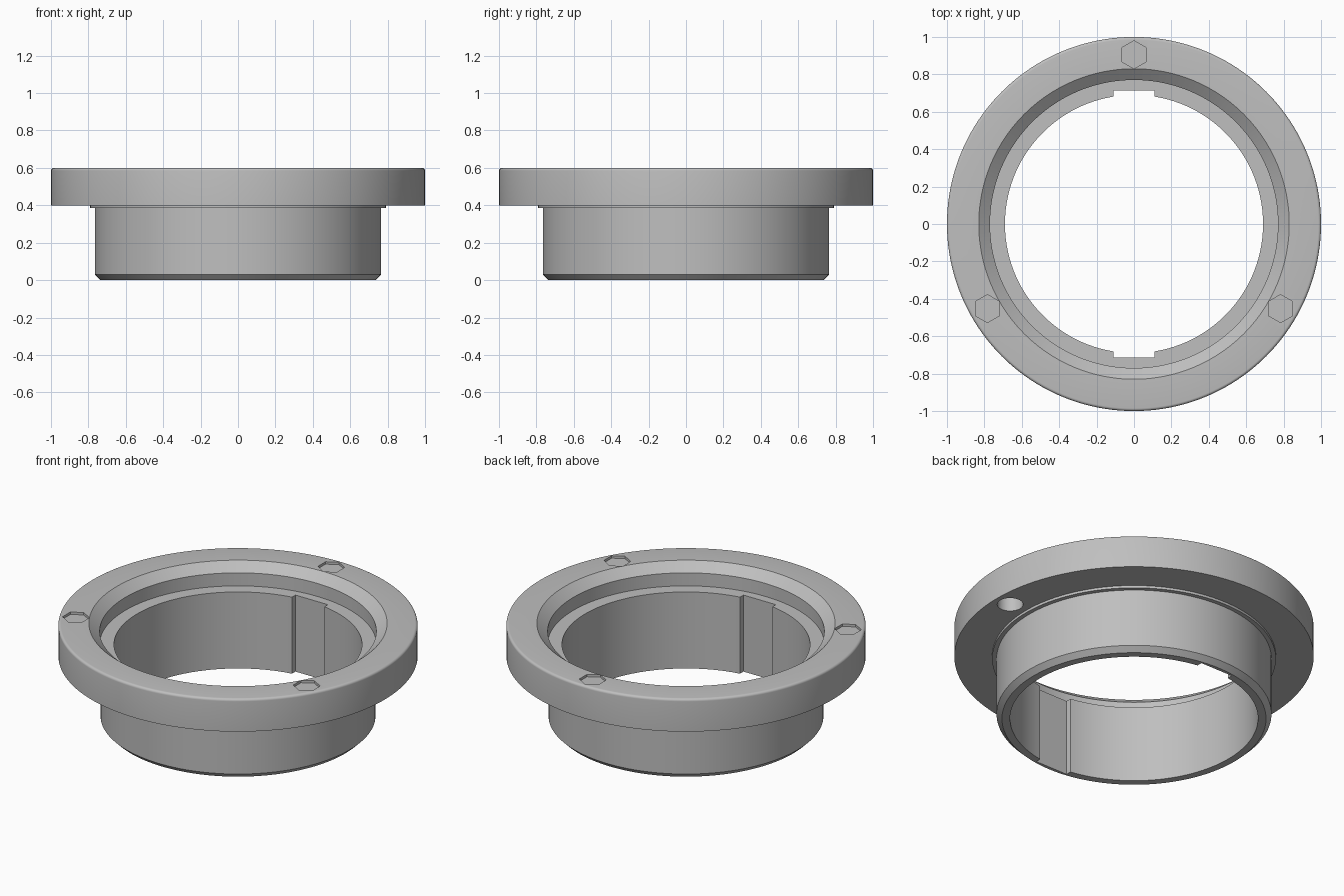
import bpy
import bmesh
import math
from mathutils import Matrix, Vector

SEGMENTS = 160

old = bpy.data.objects.get("Cube")
if old:
    bpy.data.objects.remove(old, do_unlink=True)


def make_material(name, value):
    mat = bpy.data.materials.new(name)
    mat.use_nodes = True
    colour = (value, value, value, 1)
    mat.diffuse_color = colour
    mat.node_tree.nodes["Principled BSDF"].inputs["Base Color"].default_value = colour
    return mat


def to_object(name, bm):
    bmesh.ops.recalc_face_normals(bm, faces=bm.faces)
    mesh = bpy.data.meshes.new(name)
    bm.to_mesh(mesh)
    bm.free()
    obj = bpy.data.objects.new(name, mesh)
    bpy.context.collection.objects.link(obj)
    return obj


def lathe(name, profile):
    """Spin a closed (radius, z) outline around the z axis."""
    bm = bmesh.new()
    verts = [bm.verts.new((r, 0, z)) for r, z in profile]
    edges = [bm.edges.new((verts[i - 1], verts[i])) for i in range(len(verts))]
    bmesh.ops.spin(bm, geom=verts + edges, cent=(0, 0, 0), axis=(0, 0, 1),
                   angle=math.tau, steps=SEGMENTS, use_merge=True)
    bmesh.ops.remove_doubles(bm, verts=bm.verts, dist=1e-5)
    return to_object(name, bm)


def prism(name, sides, radius, x, y, bottom, top):
    """Upright prism used as a cutter, with a corner towards y."""
    bm = bmesh.new()
    place = Matrix.Translation((x, y, (bottom + top) / 2)) @ Matrix.Rotation(math.pi / 2, 4, "Z")
    bmesh.ops.create_cone(bm, cap_ends=True, segments=sides, radius1=radius,
                          radius2=radius, depth=top - bottom, matrix=place)
    # Make sure a corner points along y
    top_y = max(v.co.y for v in bm.verts) - y
    if top_y < radius * 0.99:
        bmesh.ops.rotate(bm, verts=bm.verts, cent=(x, y, 0),
                         matrix=Matrix.Rotation(math.pi / sides, 3, "Z"))
    return to_object(name, bm)


def box(name, low, high):
    low, high = Vector(low), Vector(high)
    bm = bmesh.new()
    place = Matrix.Translation((low + high) / 2) @ Matrix.Diagonal((*(high - low), 1))
    bmesh.ops.create_cube(bm, size=1, matrix=place)
    return to_object(name, bm)


# Flanged sleeve outline, with a rounded upper rim
ROUND = 0.015
rim = [(1 - ROUND + ROUND * math.cos(a), 0.6 - ROUND + ROUND * math.sin(a))
       for a in (math.pi / 2 * i / 5 for i in range(6))]
outline = [
    (0.69, 0), (0.735, 0), (0.765, 0.03),     # foot and chamfer
    (0.765, 0.385), (0.79, 0.385), (0.79, 0.4),  # shoulder step
    (1, 0.4), *rim,                           # flange
    (0.83, 0.6), (0.77, 0.55),                # funnel mouth
    (0.77, 0.47), (0.69, 0.47),               # seat ledge
]
sleeve = lathe("flanged_sleeve", outline)

# Keyways through the bore, front and back
cutters = [box("keyway_cutter", (-0.11, -0.715, -0.1), (0.11, 0.715, 0.54))]

# Shallow hexagonal recesses on the flange
for i in range(3):
    angle = math.pi / 2 + i * math.tau / 3
    cutters.append(prism("hex_recess_cutter", 6, 0.075, 0.905 * math.cos(angle),
                         0.905 * math.sin(angle), 0.585, 0.7))

# Blind round hole under the flange
cutters.append(prism("round_hole_cutter", 40, 0.072, 0.9, 0, 0.3, 0.52))

# Carve the cuts
bpy.ops.object.select_all(action="DESELECT")
bpy.context.view_layer.objects.active = sleeve
sleeve.select_set(True)
for cutter in cutters:
    mod = sleeve.modifiers.new("cut", "BOOLEAN")
    mod.operation = "DIFFERENCE"
    mod.solver = "EXACT"
    mod.object = cutter
    bpy.ops.object.modifier_apply(modifier=mod.name)
    bpy.data.objects.remove(cutter, do_unlink=True)

sleeve.data.materials.clear()
sleeve.data.materials.append(make_material("mid_grey", 0.52))
bpy.ops.object.shade_smooth_by_angle(angle=math.radians(30))
